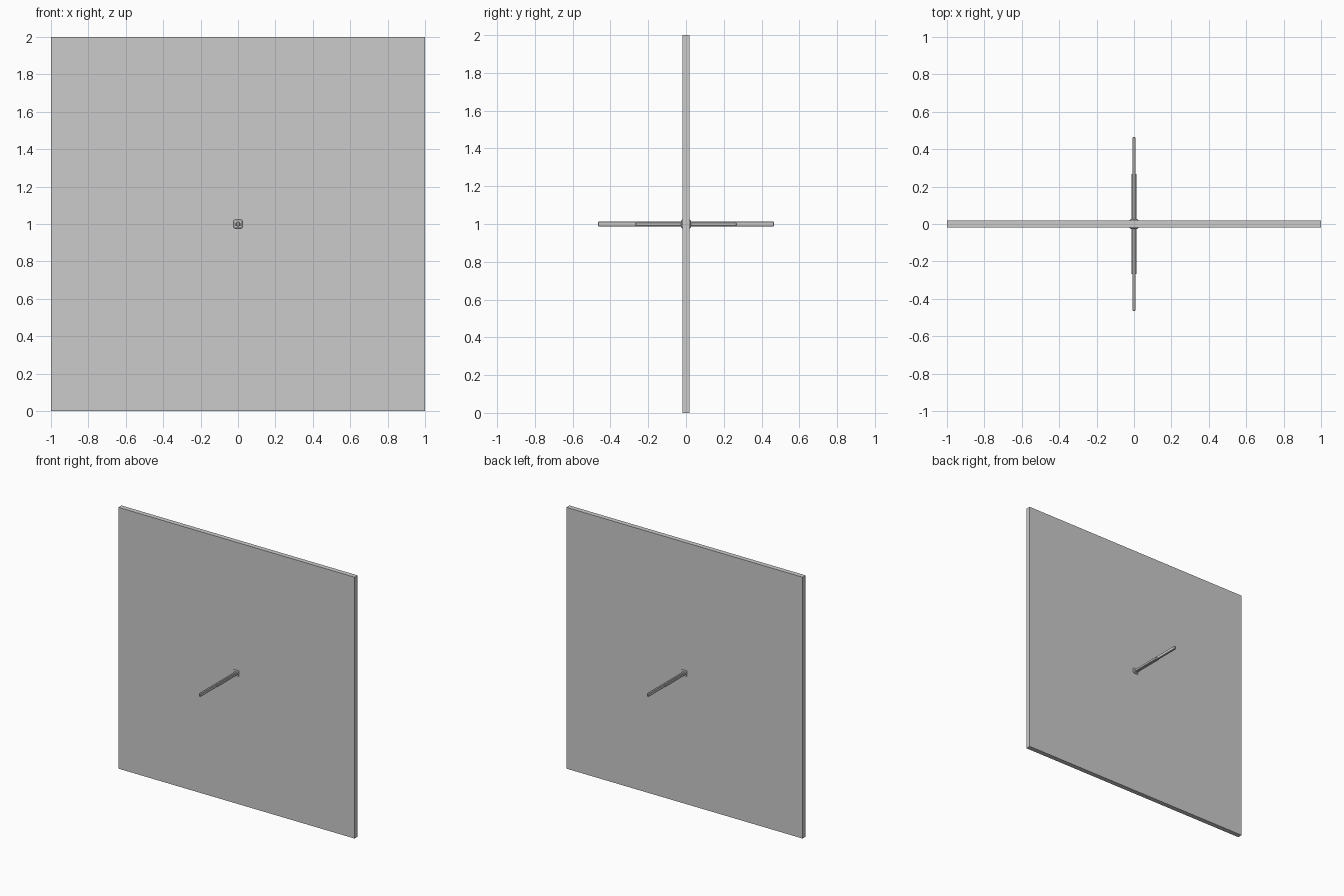
import bpy

if "Cube" in bpy.data.objects:
    bpy.data.objects.remove(bpy.data.objects["Cube"])


def box(name, size, loc, bevel=0.0, segments=2):
    bpy.ops.mesh.primitive_cube_add(size=1, location=loc)
    o = bpy.context.object
    o.name = name
    o.scale = size
    bpy.ops.object.transform_apply(location=False, rotation=False, scale=True)
    if bevel:
        m = o.modifiers.new("edge", 'BEVEL')
        m.width = bevel
        m.segments = segments
    return o


# large square panel
box("panel", (2.0, 0.037, 2.0), (0, 0, 1))

# matching fittings on both faces
for side, s in (("front", -1), ("back", 1)):
    # rounded mounting plate
    box(side + "_mount", (0.046, 0.014, 0.046), (0, s * 0.019, 1), 0.006)
    # long thin peg
    box(side + "_peg", (0.016, 0.449, 0.026), (0, s * 0.2405, 1), 0.003, 1)
    # wider sleeve around the inner half of the peg
    box(side + "_sleeve", (0.027, 0.251, 0.018), (0, s * 0.1415, 0.998), 0.002, 1)
